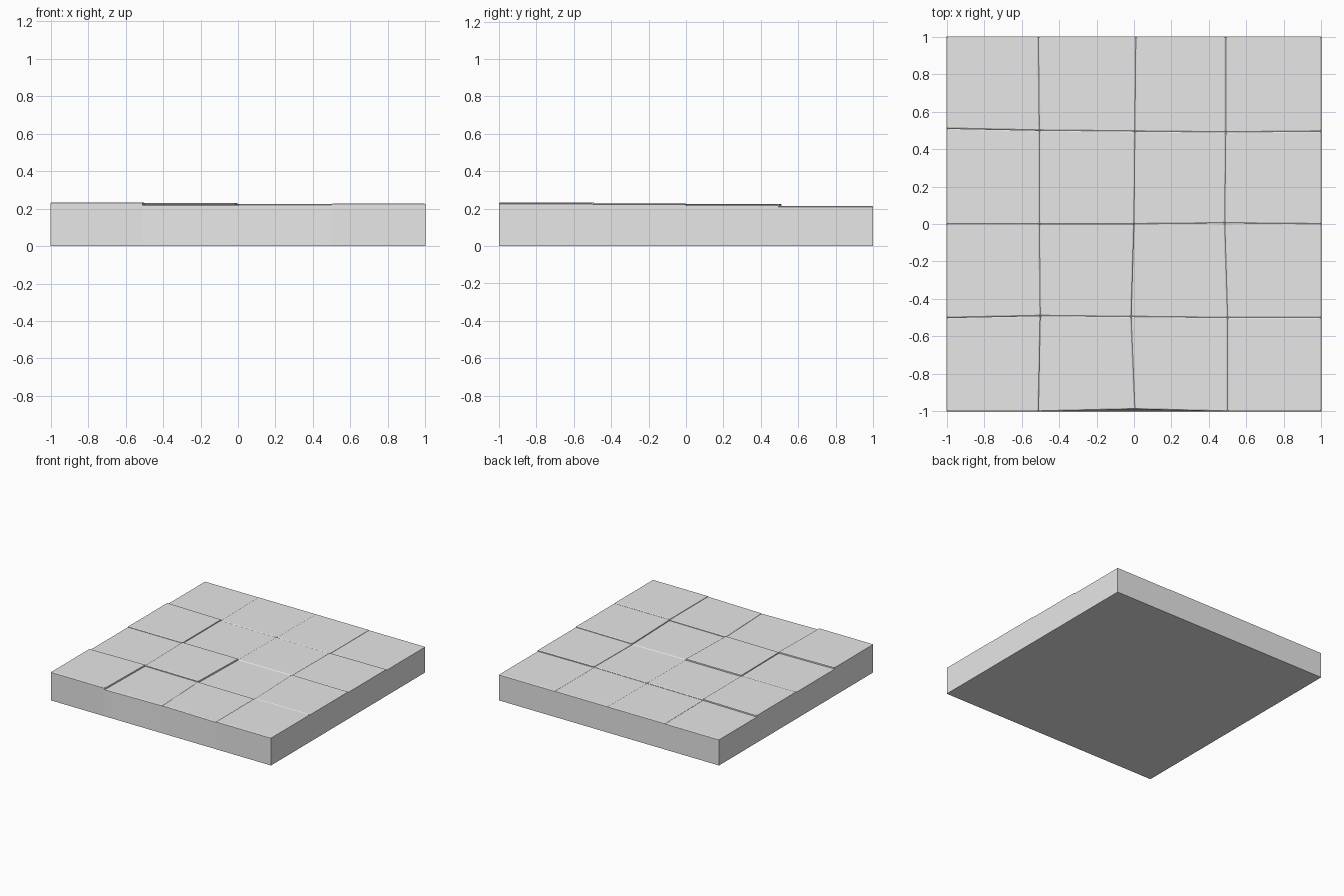
import bpy
import bmesh
from mathutils import Vector

cube = bpy.data.objects.get("Cube")
if cube:
    bpy.data.objects.remove(cube, do_unlink=True)

stone = bpy.data.materials.new("light grey stone")
stone.use_nodes = True
grey = (0.8, 0.8, 0.8, 1)
stone.diffuse_color = grey
stone.node_tree.nodes["Principled BSDF"].inputs["Base Color"].default_value = grey

# Slightly wavering seam lines: x by row, y by column
SEAM_X = [[-1] * 5,
          [-.51, -.5, -.505, -.505, -.51],
          [.005, -.015, 0, .005, .01],
          [.5, .5, .485, .49, .49],
          [1] * 5]
SEAM_Y = [[-1] * 5,
          [-.5, -.49, -.495, -.5, -.5],
          [0, 0, 0, .005, 0],
          [.51, .5, .495, .49, .495],
          [1] * 5]
# Top height of each tile, front row first
HEIGHT = [[.234, .222, .224, .228],
          [.222, .230, .218, .226],
          [.226, .218, .218, .221],
          [.214, .215, .215, .213]]
BEVEL, DROP = .006, .004

bm = bmesh.new()


def quad(points, outward):
    """Add a face that looks along the outward direction."""
    face = bm.faces.new([bm.verts.new(p) for p in points])
    face.normal_update()
    if face.normal.dot(Vector(outward)) < 0:
        face.normal_flip()


def corner(i, j, z):
    chipped = .012 if (i, j) == (2, 0) and z > 0 else 0
    return Vector((SEAM_X[i][j], SEAM_Y[j][i] + chipped, z))


def rim_height(i, j):
    """Rim of a tile, or the ground outside the slab."""
    return HEIGHT[j][i] - DROP if 0 <= i < 4 and 0 <= j < 4 else 0


def wall(start, end, z_a, z_b, axis):
    """Vertical step between two neighbouring tiles."""
    if abs(z_a - z_b) < 1e-5:
        return
    sign = 1 if z_a > z_b else -1
    quad([corner(*start, z_a), corner(*end, z_a),
          corner(*end, z_b), corner(*start, z_b)], axis * sign)


# Tile tops with narrow bevels
for j in range(4):
    for i in range(4):
        ring = [(i, j), (i + 1, j), (i + 1, j + 1), (i, j + 1)]
        rim = [corner(a, b, rim_height(i, j)) for a, b in ring]
        top = [p + Vector((BEVEL if a == i else -BEVEL,
                           BEVEL if b == j else -BEVEL, DROP))
               for p, (a, b) in zip(rim, ring)]
        quad(top, (0, 0, 1))
        for k in range(4):
            n = (k + 1) % 4
            quad([rim[k], rim[n], top[n], top[k]], (0, 0, 1))

# Steps between tiles and the outer sides
for line in range(5):
    for k in range(4):
        wall((line, k), (line, k + 1),
             rim_height(line - 1, k), rim_height(line, k), Vector((1, 0, 0)))
        wall((k, line), (k + 1, line),
             rim_height(k, line - 1), rim_height(k, line), Vector((0, 1, 0)))

# Underside
quad([(-1, -1, 0), (1, -1, 0), (1, 1, 0), (-1, 1, 0)], (0, 0, -1))

bmesh.ops.remove_doubles(bm, verts=bm.verts, dist=1e-5)
mesh = bpy.data.meshes.new("tiled_floor_slab")
bm.to_mesh(mesh)
bm.free()
mesh.materials.append(stone)
slab = bpy.data.objects.new("tiled_floor_slab", mesh)
bpy.context.collection.objects.link(slab)
